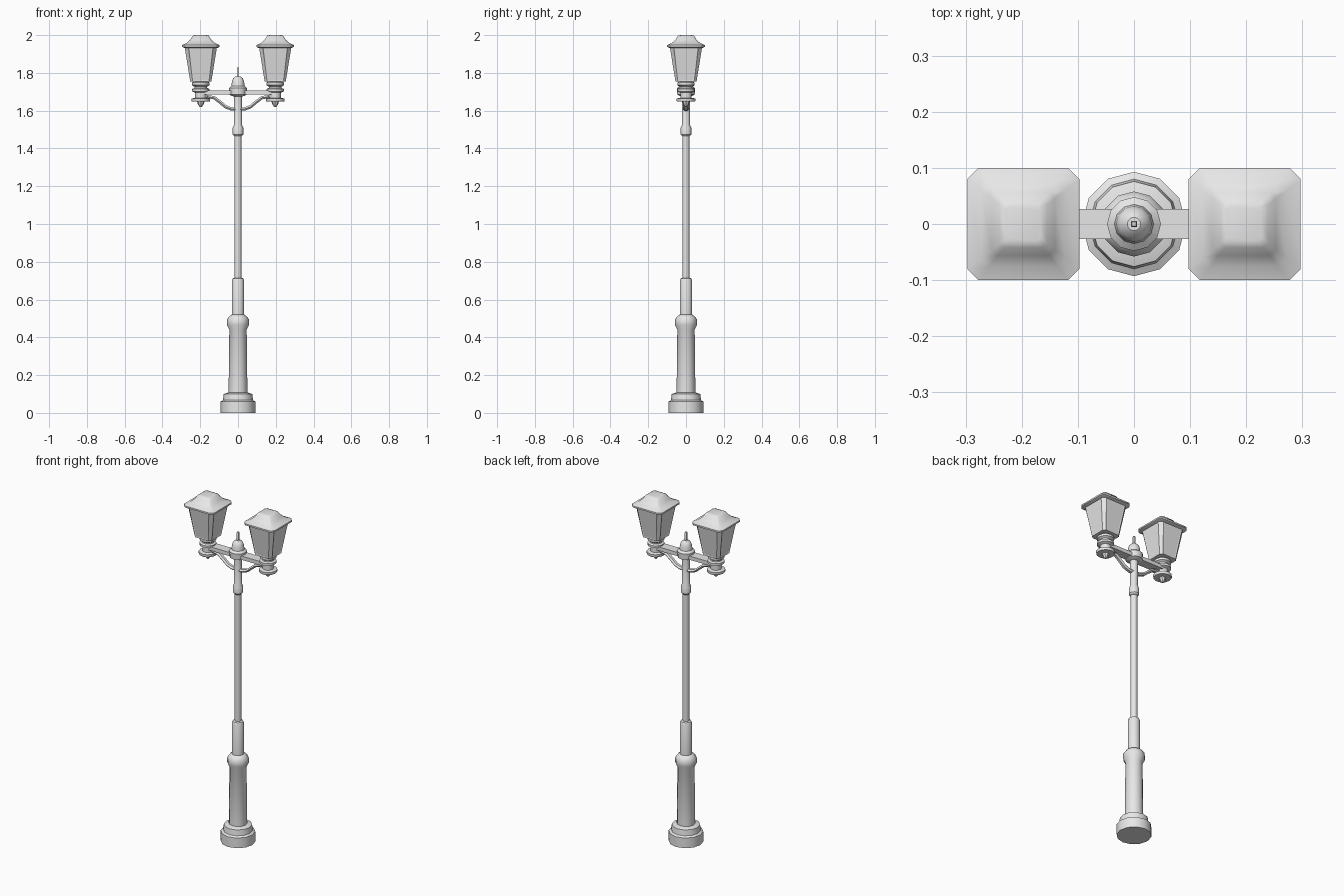
import bpy, bmesh, math
from mathutils import Vector

cube = bpy.data.objects.get("Cube")
if cube:
    bpy.data.objects.remove(cube, do_unlink=True)

grey = bpy.data.materials.new("painted_grey_metal")
grey.use_nodes = True
grey.diffuse_color = (0.8, 0.8, 0.8, 1)
grey.node_tree.nodes["Principled BSDF"].inputs["Base Color"].default_value = (0.8, 0.8, 0.8, 1)


def finish(name, bm, angle=35):
    bmesh.ops.recalc_face_normals(bm, faces=bm.faces)
    mesh = bpy.data.meshes.new(name)
    bm.to_mesh(mesh)
    bm.free()
    mesh.materials.append(grey)
    obj = bpy.data.objects.new(name, mesh)
    bpy.context.collection.objects.link(obj)
    bpy.ops.object.select_all(action='DESELECT')
    obj.select_set(True)
    bpy.context.view_layer.objects.active = obj
    bpy.ops.object.shade_smooth_by_angle(angle=math.radians(angle))
    return obj


def loft(name, rings, angle=35):
    """Bridge a list of equally sized point rings and cap both ends."""
    bm = bmesh.new()
    loops = [[bm.verts.new(p) for p in ring] for ring in rings]
    n = len(loops[0])
    for a, b in zip(loops, loops[1:]):
        for i in range(n):
            j = (i + 1) % n
            bm.faces.new((a[i], a[j], b[j], b[i]))
    bm.faces.new(loops[0])
    bm.faces.new(loops[-1])
    return finish(name, bm, angle)


def lathe(name, profile, x=0, sides=12, turn=0):
    """Turn (radius, height) pairs around a vertical axis."""
    steps = [turn + math.tau * i / sides for i in range(sides)]
    return loft(name, [[(x + r * math.cos(a), r * math.sin(a), z) for a in steps]
                       for r, z in profile])


def cut_square(half, cut, z, x):
    """Square ring with cut corners."""
    s = half - cut
    pts = [(half, -s), (half, s), (s, half), (-s, half),
           (-half, s), (-half, -s), (-s, -half), (s, -half)]
    return [(x + px, py, z) for px, py in pts]


# Post: plinth, shaft, stepped collars and slim column
lathe("base_plinth", [(.093, 0), (.093, .06), (.08, .067), (.076, .10), (.05, .108)])
lathe("lower_shaft", [(.05, .10), (.046, .44), (.058, .465), (.058, .495), (.045, .513), (.033, .52)])
lathe("middle_shaft", [(.033, .51), (.033, .70), (.028, .712), (.018, .715)])
lathe("column", [(.018, .71), (.018, 1.69)])
lathe("column_collar", [(.02, 1.465), (.028, 1.475), (.028, 1.51), (.021, 1.525), (.021, 1.69)])

# Hub where the arms meet, with its spike
lathe("hub", [(.025, 1.675), (.046, 1.685), (.048, 1.72), (.035, 1.73), (.032, 1.755),
              (.025, 1.772), (.012, 1.782)])
lathe("spike", [(.008, 1.775), (.008, 1.825), (.005, 1.83)], sides=4, turn=math.pi / 4)

# Flat crossbar carrying both lamps
bm = bmesh.new()
bmesh.ops.create_cube(bm, size=1)
bmesh.ops.scale(bm, vec=(.38, .054, .022), verts=bm.verts)
bmesh.ops.translate(bm, vec=(0, 0, 1.697), verts=bm.verts)
finish("crossbar", bm)

for side, name in ((1, "left"), (-1, "right")):
    x = .197 * side

    # Curved brace below the crossbar
    path = [(0, 1.607), (.035, 1.609), (.065, 1.62), (.095, 1.645), (.125, 1.668), (.165, 1.675)]
    rings = []
    for i, (px, pz) in enumerate(path):
        a, b = path[max(i - 1, 0)], path[min(i + 1, len(path) - 1)]
        along = Vector((b[0] - a[0], 0, b[1] - a[1])).normalized()
        up = Vector((-along.z, 0, along.x))
        ring = []
        for k in range(6):
            t = math.tau * k / 6
            p = Vector((px, 0, pz)) + up * .01 * math.sin(t) + Vector((0, .015 * math.cos(t), 0))
            ring.append((p.x * side, p.y, p.z))
        rings.append(ring)
    loft(name + "_brace", rings)

    # Turned lamp holder with a drop finial
    lathe(name + "_finial", [(.006, 1.62), (.016, 1.635), (.02, 1.65)], x, 8)
    lathe(name + "_holder", [(.048, 1.648), (.05, 1.652), (.05, 1.664), (.03, 1.668), (.03, 1.695),
                             (.046, 1.702), (.046, 1.715), (.034, 1.72), (.034, 1.727),
                             (.046, 1.735), (.046, 1.748), (.035, 1.757)], x)

    # Tapered lantern with cut corners and recessed panes
    body = loft(name + "_lantern", [cut_square(.056, .013, 1.755, x),
                                    cut_square(.086, .02, 1.94, x)], 20)
    bm = bmesh.new()
    bm.from_mesh(body.data)
    panes = [f for f in bm.faces if abs(f.normal.z) < .5 and max(abs(f.normal.x), abs(f.normal.y)) > .9]
    bmesh.ops.inset_individual(bm, faces=panes, thickness=.006, depth=-.003)
    bm.to_mesh(body.data)
    bm.free()

    # Flared roof with a flat top
    loft(name + "_roof", [cut_square(.088, .02, 1.932, x), cut_square(.1, .02, 1.938, x),
                          cut_square(.1, .02, 1.947, x), cut_square(.075, .015, 1.958, x),
                          cut_square(.056, .01, 1.975, x), cut_square(.042, .008, 1.997, x),
                          cut_square(.03, .006, 2.0, x)], 50)
